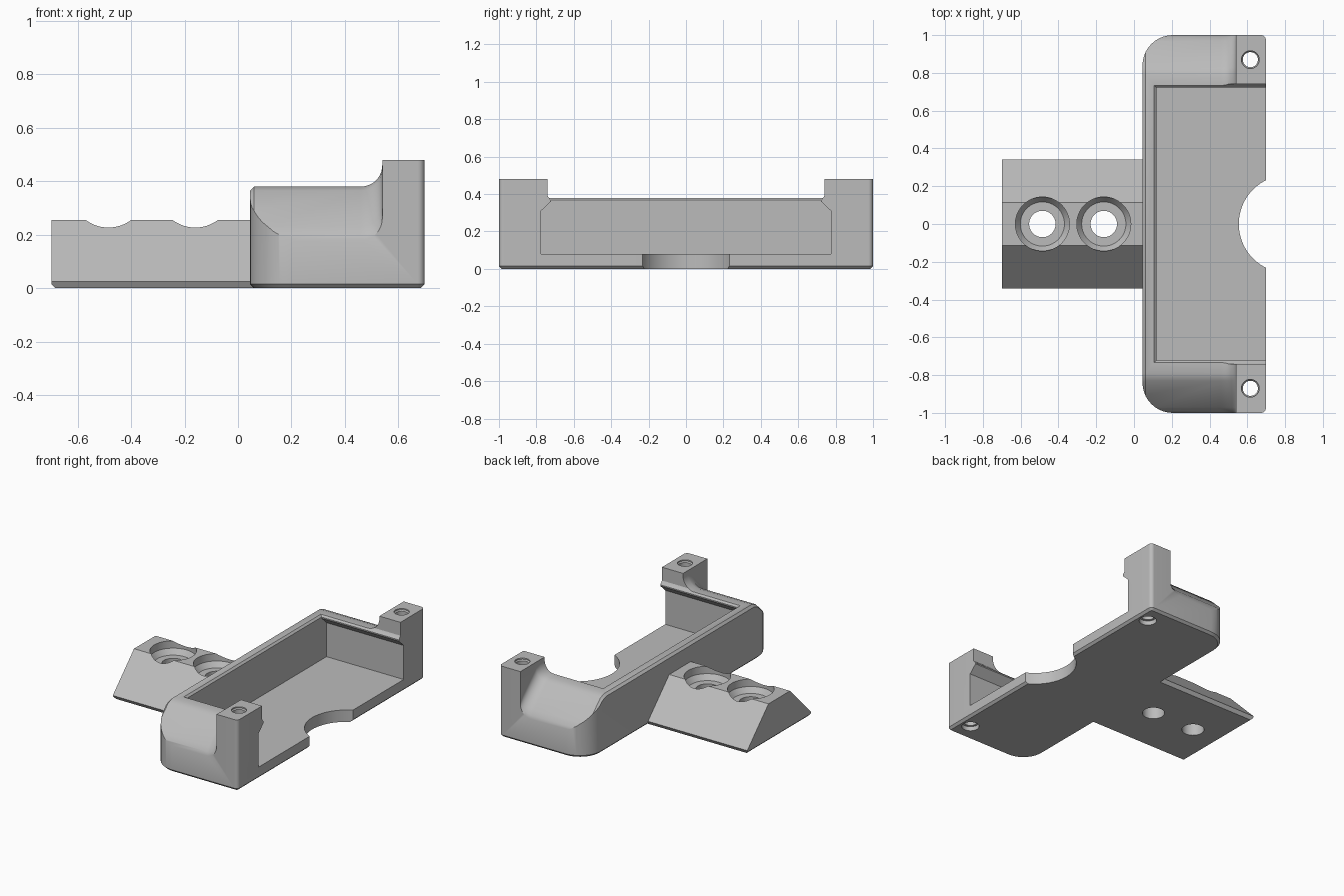
import bpy, bmesh, math

if "Cube" in bpy.data.objects:
    bpy.data.objects.remove(bpy.data.objects["Cube"])

grey = bpy.data.materials.new("plain_grey")
grey.use_nodes = True
colour = (0.5, 0.5, 0.5, 1)
grey.diffuse_color = colour
grey.node_tree.nodes["Principled BSDF"].inputs["Base Color"].default_value = colour


def loft(name, rings):
    """Skin equal-length rings of points and cap both ends."""
    bm = bmesh.new()
    loops = [[bm.verts.new(p) for p in ring] for ring in rings]
    n = len(loops[0])
    for a, b in zip(loops, loops[1:]):
        for i in range(n):
            j = (i + 1) % n
            bm.faces.new((a[i], a[j], b[j], b[i]))
    bm.faces.new(loops[0])
    bm.faces.new(loops[-1][::-1])
    bmesh.ops.recalc_face_normals(bm, faces=bm.faces)
    mesh = bpy.data.meshes.new(name)
    bm.to_mesh(mesh)
    bm.free()
    mesh.materials.append(grey)
    obj = bpy.data.objects.new(name, mesh)
    bpy.context.collection.objects.link(obj)
    return obj


def lathe(name, x, y, profile, steps=48):
    """Turn (radius, height) pairs about a vertical axis."""
    turn = [2 * math.pi * i / steps for i in range(steps)]
    return loft(name, [[(x + r * math.cos(a), y + r * math.sin(a), z) for a in turn]
                       for r, z in profile])


def rounded_outline(x0, x1, y, left_r, right_r, z, inset=0, steps=10):
    corners = [(x1, 1, 1, right_r), (x0, -1, 1, left_r),
               (x0, -1, -1, left_r), (x1, 1, -1, right_r)]
    pts = []
    for k, (x, sx, sy, r) in enumerate(corners):
        for i in range(steps + 1):
            a = math.pi / 2 * (k + i / steps)
            pts.append((x - sx * r + (r - inset) * math.cos(a),
                        sy * (y - r) + (r - inset) * math.sin(a), z))
    return pts


def cut(target, cutter):
    mod = target.modifiers.new("cut", "BOOLEAN")
    mod.operation = "DIFFERENCE"
    mod.solver = "EXACT"
    mod.object = cutter
    bpy.context.view_layer.objects.active = target
    bpy.ops.object.modifier_apply(modifier=mod.name)
    bpy.data.objects.remove(cutter)


# Tray block with rounded rear corners and a chamfered foot
tray = loft("tray", [rounded_outline(0.045, 0.698, 1, 0.16, 0.025, z, inset)
                     for z, inset in ((0, 0.015), (0.015, 0), (0.48, 0))])

# Lower the rim, slope both ends and leave filleted corner posts
fillet = [(0.46 + 0.08 * math.sin(a), 0.08 - 0.08 * math.cos(a))
          for a in (math.pi / 2 * i / 10 for i in range(11))]
edge = [(-0.06, -0.12), (0.06, 0)] + fillet
slope = [(0.79, 0), (0.83, -0.015), (0.97, -0.15),
         (0.99, -0.178), (1.0, -0.2), (1.03, -0.3)]
stations = [(-y, d) for y, d in reversed(slope)] + slope
cut(tray, loft("rim_cutter", [
    [(x, y, 0.38 + d + dz) for x, dz in edge] + [(0.54, y, 0.7), (-0.06, y, 0.7)]
    for y, d in stations]))

# Cavity, open at the front side, with an overhanging lip at both ends
lip = [(0.08, 0.12, 0.775), (0.31, 0.12, 0.775), (0.36, 0.12, 0.722),
       (0.368, 0.12, 0.722), (0.382, 0.105, 0.735), (0.39, 0.105, 0.74),
       (0.6, 0.105, 0.74)]
cut(tray, loft("cavity_cutter", [
    [(x, -y, z), (0.9, -y, z), (0.9, y, z), (x, y, z)] for z, x, y in lip]))

# Finger notch in the floor
cut(tray, lathe("notch_cutter", 0.814, 0, [(0.259, -0.1), (0.259, 0.2)], 96))

# Screw holes through the posts
for side in (-1, 1):
    cut(tray, lathe("post_hole_cutter", 0.616, side * 0.87,
                    [(0.055, -0.05), (0.055, 0.03), (0.04, 0.03),
                     (0.04, 0.465), (0.047, 0.472), (0.047, 0.6)]))

# Mounting arm with sloping sides
section = [(-0.342, 0.025), (-0.115, 0.255), (0.115, 0.255), (0.342, 0.025)]
foot = 0.327
arm = loft("mounting_arm", [
    [(x, -foot, z0), (x, -0.342, z1)] + [(x, y, z) for y, z in section[1:3]]
    + [(x, 0.342, z1), (x, foot, z0)]
    for x, z0, z1 in ((-0.698, 0, 0.025), (0.062, 0, 0.025))])
# Chamfer under the arm's free end
cut(arm, loft("end_cutter", [[(-0.8, y, -0.1), (-0.583, y, -0.1), (-0.8, y, 0.117)]
                             for y in (-0.5, 0.5)]))

# Counterbored screw holes along the arm
for x in (-0.485, -0.16):
    cut(arm, lathe("arm_hole_cutter", x, 0,
                   [(0.07, -0.05), (0.07, 0.17), (0.117, 0.17),
                    (0.143, 0.205), (0.143, 0.4)], 64))

# Smooth the curves and keep the edges sharp
for obj in (tray, arm):
    bpy.ops.object.select_all(action="DESELECT")
    obj.select_set(True)
    bpy.context.view_layer.objects.active = obj
    bpy.ops.object.shade_smooth_by_angle(angle=math.radians(30))
